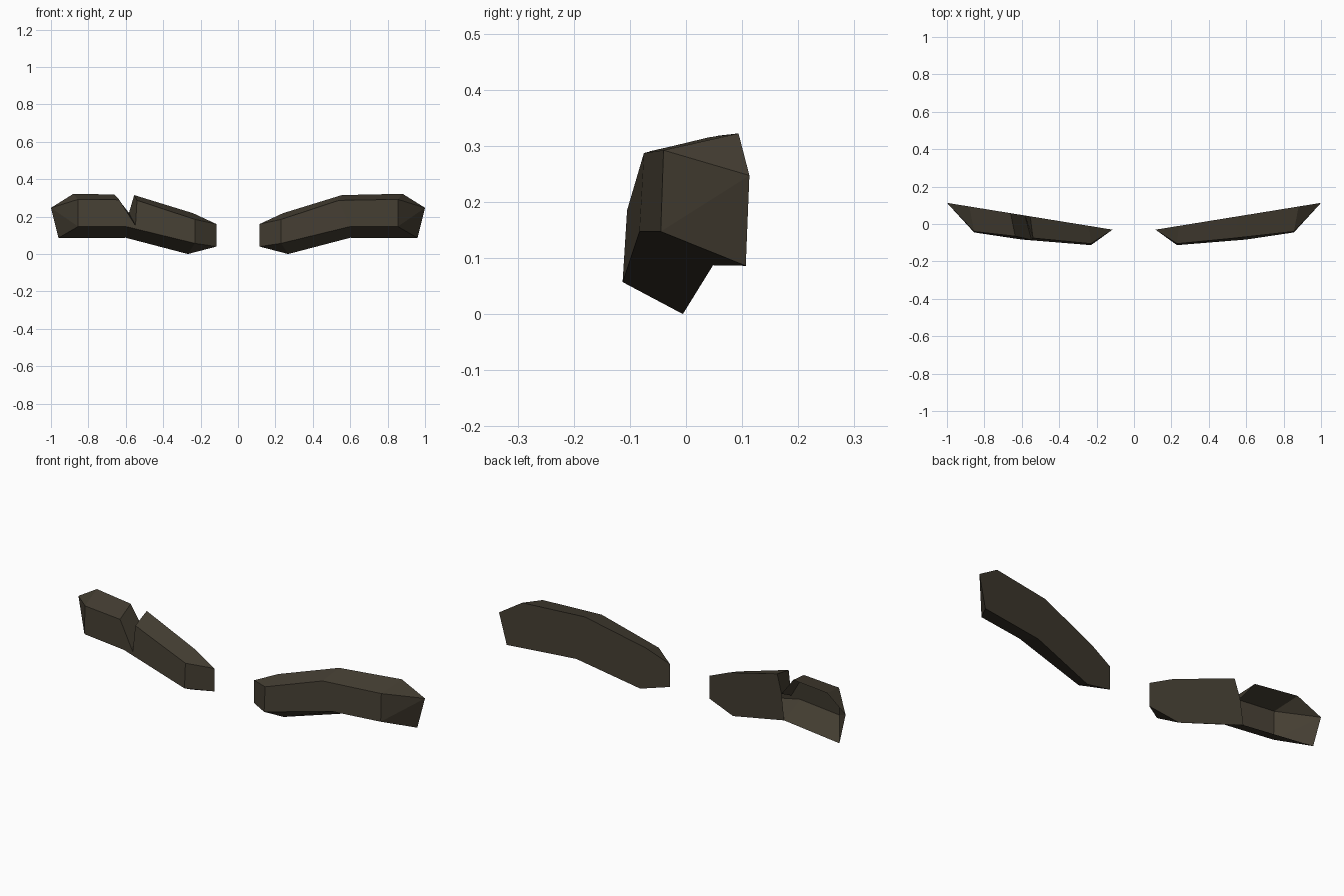
import bpy, bmesh

if "Cube" in bpy.data.objects:
    bpy.data.objects.remove(bpy.data.objects["Cube"])

brown = bpy.data.materials.new("dark brown")
brown.diffuse_color = (0.058, 0.048, 0.032, 1)
brown.use_nodes = True
brown.node_tree.nodes["Principled BSDF"].inputs["Base Color"].default_value = brown.diffuse_color


def back_y(x):
    """Depth of the slanted flat back at a given distance from the centre."""
    return -0.049 + 0.162 * x


# Front facet corners, lettered: x, y, z
corners = {
    "a": (0.23, -0.105, 0.185), "b": (0.54, -0.075, 0.287),
    "c": (0.855, -0.04, 0.292), "d": (0.855, -0.045, 0.147),
    "e": (0.60, -0.083, 0.147), "f": (0.23, -0.113, 0.057),
    # front corners of the notch
    "h": (0.635, -0.065, 0.29), "v": (0.548, -0.085, 0.152),
}

# Back outline corners (x, z), lying on the slanted back
outline = {
    "1": (0.115, 0.16), "2": (0.24, 0.218), "3": (0.555, 0.315),
    "4": (0.88, 0.322), "5": (1.0, 0.247), "6": (0.96, 0.086),
    "7": (0.60, 0.087), "8": (0.268, 0.0), "9": (0.115, 0.04),
    # back corners of the notch
    "g": (0.66, 0.318), "w": (0.583, 0.22),
}
for key, (x, z) in outline.items():
    corners[key] = (x, back_y(x), z)

# Facets shared by both brows: end caps, underside, inner top
shared = ["a23b", "c45", "c5d", "d56", "d67e", "e78f", "f89", "f91a", "a12"]
# Whole brow: front, outer top, back
whole = ["abef", "bcde", "b34c", "123789", "34567"]
# Notched brow: front, outer top, two cut walls, back (outer part hollow)
notched = ["abvef", "hcdev", "hg4c", "b3wv", "vwgh", "123w789"]


def brow(name, facets, side):
    bm = bmesh.new()
    used = sorted(set("".join(facets)))
    verts = {k: bm.verts.new((corners[k][0] * side, corners[k][1], corners[k][2]))
             for k in used}
    for facet in facets:
        bm.faces.new([verts[k] for k in facet])
    bmesh.ops.recalc_face_normals(bm, faces=bm.faces[:])
    # the front must look towards -y
    bm.faces.ensure_lookup_table()
    front = min(bm.faces, key=lambda f: f.calc_center_median().y - f.calc_area())
    front = next(f for f in bm.faces if verts["c"] in f.verts and verts["e"] in f.verts)
    if front.normal.y > 0:
        bmesh.ops.reverse_faces(bm, faces=bm.faces[:])
    mesh = bpy.data.meshes.new(name)
    bm.to_mesh(mesh)
    bm.free()
    mesh.materials.append(brown)
    obj = bpy.data.objects.new(name, mesh)
    bpy.context.collection.objects.link(obj)
    return obj


brow("whole_eyebrow", shared + whole, 1)
brow("notched_eyebrow", shared + notched, -1)
